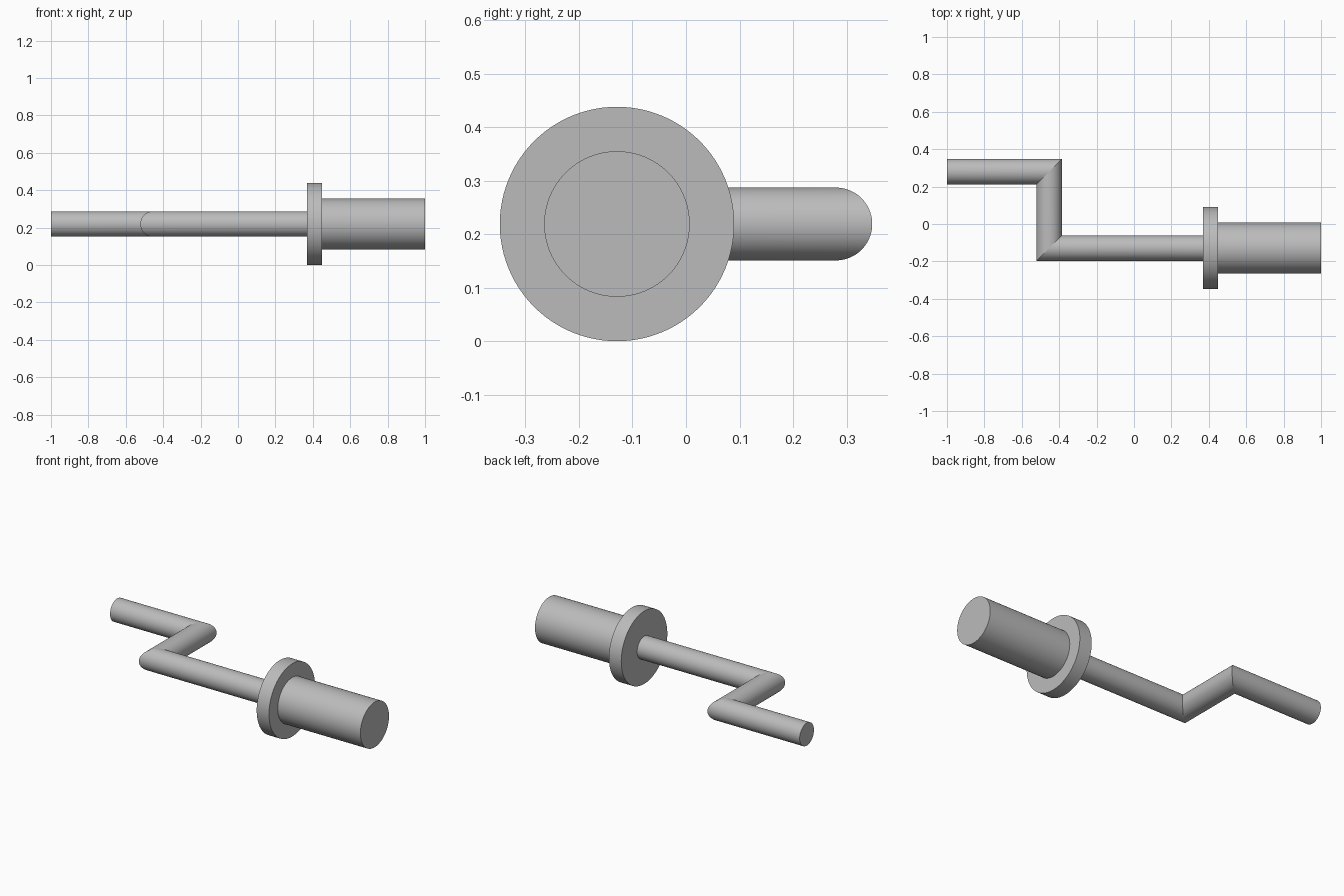
import bpy, bmesh, math
from mathutils import Vector

if "Cube" in bpy.data.objects:
    bpy.data.objects.remove(bpy.data.objects["Cube"])

SIDES = 96
AXIS_Y, AXIS_Z = -0.129, 0.219

metal = bpy.data.materials.new("plain_grey")
metal.use_nodes = True
grey = (0.5, 0.5, 0.5, 1)
metal.diffuse_color = grey
metal.node_tree.nodes["Principled BSDF"].inputs["Base Color"].default_value = grey


def round_bar(name, path, radius):
    """Sweep a circle along a level path of (x, y) points with mitred corners."""
    pts = [Vector((x, y, AXIS_Z)) for x, y in path]
    dirs = [(b - a).normalized() for a, b in zip(pts, pts[1:])]
    up = Vector((0, 0, 1))
    bm = bmesh.new()
    rings = []
    for i, p in enumerate(pts):
        before, after = dirs[max(i - 1, 0)], dirs[min(i, len(dirs) - 1)]
        tangent = (before + after).normalized()
        side = up.cross(tangent) / tangent.dot(after)
        ring = []
        for k in range(SIDES):
            a = 2 * math.pi * k / SIDES
            ring.append(bm.verts.new(p + radius * (side * math.cos(a) + up * math.sin(a))))
        rings.append(ring)
    for r0, r1 in zip(rings, rings[1:]):
        for k in range(SIDES):
            n = (k + 1) % SIDES
            bm.faces.new((r0[k], r0[n], r1[n], r1[k])).smooth = True
    bm.faces.new(rings[0])
    bm.faces.new(rings[-1])
    # Crisp rims and mitre seams
    for ring in rings:
        for k in range(SIDES):
            bm.edges.get((ring[k], ring[(k + 1) % SIDES])).smooth = False
    bmesh.ops.recalc_face_normals(bm, faces=bm.faces)
    mesh = bpy.data.meshes.new(name)
    bm.to_mesh(mesh)
    bm.free()
    mesh.materials.append(metal)
    obj = bpy.data.objects.new(name, mesh)
    bpy.context.collection.objects.link(obj)
    return obj


# Cranked rod, round collar and thick end shaft
round_bar("crank_rod", [(-1, 0.28), (-0.454, 0.28), (-0.454, AXIS_Y), (0.38, AXIS_Y)], 0.068)
round_bar("collar", [(0.368, AXIS_Y), (0.45, AXIS_Y)], 0.219)
round_bar("end_shaft", [(0.44, AXIS_Y), (1, AXIS_Y)], 0.136)
